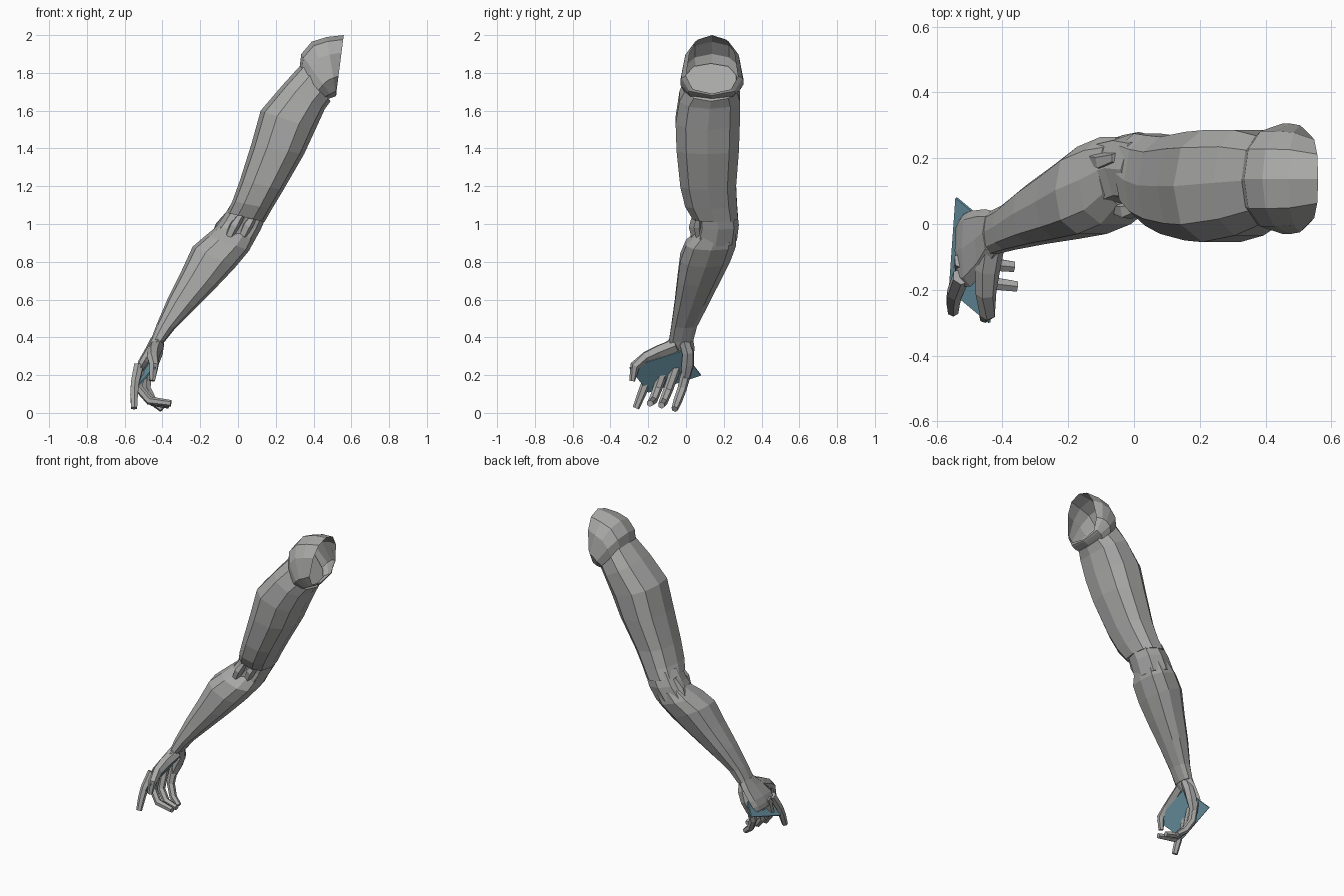
import bpy, bmesh, math
from mathutils import Vector


def material(name, rgb):
    m = bpy.data.materials.new(name)
    m.diffuse_color = (*rgb, 1)
    return m


GREY = material("warm grey", (0.40, 0.40, 0.395))
BLUE = material("slate blue", (0.16, 0.33, 0.41))


def make(name, verts, faces, mat):
    me = bpy.data.meshes.new(name)
    me.from_pydata([tuple(v) for v in verts], [], faces)
    me.materials.append(mat)
    bm = bmesh.new()
    bm.from_mesh(me)
    bmesh.ops.recalc_face_normals(bm, faces=bm.faces)
    bm.to_mesh(me)
    bm.free()
    ob = bpy.data.objects.new(name, me)
    bpy.context.collection.objects.link(ob)
    return ob


def skin(name, rings, cap_start=True, cap_end=True):
    """Bridge equal-sized rings of points into a faceted tube."""
    n = len(rings[0])
    verts = [p for r in rings for p in r]
    faces = [(i * n + j, i * n + (j + 1) % n, (i + 1) * n + (j + 1) % n, (i + 1) * n + j)
             for i in range(len(rings) - 1) for j in range(n)]
    if cap_start:
        faces.append(tuple(reversed(range(n))))
    if cap_end:
        faces.append(tuple(range(len(verts) - n, len(verts))))
    return make(name, verts, faces, GREY)


def limb(name, sections, n=10, caps=(True, True), power=0.78, egg=0.0):
    """Each section: upper x, z, lower x, z, front y, back y. Egg widens the lower side."""
    unit = []
    for k in range(n):
        s, t = math.cos(2 * math.pi * k / n), math.sin(2 * math.pi * k / n)
        s = math.copysign(abs(s) ** power, s)
        t = math.copysign(abs(t) ** power, t) * (1 - egg * s)
        unit.append((s, t))
    widest = max(t for s, t in unit)
    rings = []
    for ax, az, bx, bz, y0, y1 in sections:
        c = Vector(((ax + bx) / 2, (y0 + y1) / 2, (az + bz) / 2))
        u = Vector(((ax - bx) / 2, 0, (az - bz) / 2))
        v = Vector((0, (y1 - y0) / 2 / widest, 0))
        rings.append([c + u * s + v * t for s, t in unit])
    return skin(name, rings, *caps)


def digit(name, points, radii, n=6):
    """Tapered tube along a bent path."""
    pts = [Vector(p) for p in points]
    rings = []
    for i, p in enumerate(pts):
        d = (pts[min(i + 1, len(pts) - 1)] - pts[max(i - 1, 0)]).normalized()
        side = d.cross(Vector((1, 0.3, 0.6))).normalized()
        up = d.cross(side)
        rings.append([p + radii[i] * (side * math.cos(2 * math.pi * k / n)
                                      + up * math.sin(2 * math.pi * k / n)) for k in range(n)])
    return skin(name, rings)


# Shoulder shell, open towards the body
limb("shoulder_shell", [
    (0.325, 1.82, 0.47, 1.66, -0.015, 0.285),
    (0.335, 1.90, 0.50, 1.67, -0.03, 0.305),
    (0.39, 1.965, 0.515, 1.675, -0.03, 0.305),
    (0.47, 1.99, 0.52, 1.68, -0.025, 0.30),
    (0.56, 2.00, 0.52, 1.69, 0.0, 0.275)], caps=(False, False), egg=0.18)

# Upper arm, ending in an overhanging edge at the elbow
limb("upper_arm", [
    (0.34, 1.85, 0.49, 1.65, 0.0, 0.265),
    (0.24, 1.74, 0.46, 1.61, -0.035, 0.285),
    (0.12, 1.60, 0.41, 1.50, -0.055, 0.285),
    (0.07, 1.42, 0.35, 1.37, -0.05, 0.28),
    (0.01, 1.23, 0.24, 1.18, -0.03, 0.265),
    (-0.03, 1.12, 0.18, 1.08, -0.005, 0.27),
    (-0.06, 1.06, 0.14, 1.01, 0.035, 0.275)])

# Elbow joint and its ridges
limb("elbow_joint", [
    (-0.04, 1.10, 0.15, 1.04, 0.06, 0.27),
    (-0.09, 1.02, 0.12, 0.97, 0.06, 0.28),
    (-0.14, 0.95, 0.07, 0.88, 0.04, 0.27)], n=8)
for i, (y, dx) in enumerate([(0.05, 0.0), (0.075, 0.07), (0.20, -0.075)]):
    digit("elbow_ridge_%d" % (i + 1),
          [(0.02 + dx, y, 1.05), (-0.02 + dx, y - 0.01, 0.99), (-0.06 + dx, y, 0.91)],
          (0.018, 0.028, 0.02), n=5)

# Forearm tapering to the wrist
limb("forearm", [
    (-0.11, 0.99, 0.09, 0.93, 0.06, 0.265),
    (-0.17, 0.94, 0.06, 0.86, 0.0, 0.265),
    (-0.24, 0.88, -0.015, 0.77, -0.03, 0.235),
    (-0.30, 0.75, -0.11, 0.67, -0.045, 0.18),
    (-0.37, 0.61, -0.22, 0.56, -0.06, 0.12),
    (-0.43, 0.47, -0.33, 0.45, -0.078, 0.058),
    (-0.46, 0.39, -0.39, 0.375, -0.09, 0.038)])

# Palm behind the card, with its heel in front
limb("palm", [
    (-0.46, 0.40, -0.39, 0.38, -0.09, 0.038),
    (-0.485, 0.35, -0.42, 0.34, -0.14, 0.045),
    (-0.525, 0.28, -0.468, 0.27, -0.19, 0.04),
    (-0.54, 0.24, -0.495, 0.23, -0.19, 0.03),
    (-0.545, 0.21, -0.52, 0.20, -0.17, 0.01)], n=8)
digit("palm_heel", [(-0.42, -0.01, 0.38), (-0.43, 0.01, 0.32), (-0.455, 0.01, 0.26),
                    (-0.48, 0.0, 0.19)], (0.03, 0.033, 0.035, 0.025))

# Thumb passing above the card, its tip pinching the front
digit("thumb", [(-0.43, -0.05, 0.36), (-0.445, -0.14, 0.325), (-0.45, -0.21, 0.295),
                (-0.445, -0.27, 0.25), (-0.455, -0.285, 0.17)],
      (0.04, 0.038, 0.032, 0.026, 0.016))

# Four fingers: the first hangs straight, the others curl inwards
FINGERS = {
    "index_finger": [(-0.525, -0.16, 0.25), (-0.545, -0.21, 0.16), (-0.55, -0.235, 0.10), (-0.55, -0.265, 0.025)],
    "middle_finger": [(-0.52, -0.11, 0.25), (-0.525, -0.15, 0.13), (-0.47, -0.175, 0.065), (-0.355, -0.19, 0.05)],
    "ring_finger": [(-0.505, -0.05, 0.25), (-0.505, -0.095, 0.12), (-0.45, -0.12, 0.058), (-0.365, -0.13, 0.04)],
    "little_finger": [(-0.48, 0.01, 0.25), (-0.485, -0.02, 0.13), (-0.45, -0.045, 0.06), (-0.40, -0.06, 0.02)],
}
for name, path in FINGERS.items():
    digit(name, path, (0.028, 0.025, 0.023, 0.018))

# Thin card held in the hand
corners = [Vector(p) for p in [(-0.54, 0.08, 0.20), (-0.42, -0.02, 0.33),
                               (-0.44, -0.30, 0.24), (-0.56, -0.20, 0.11)]]
t = (corners[1] - corners[0]).cross(corners[2] - corners[0]).normalized() * 0.004
make("card", [c - t for c in corners] + [c + t for c in corners],
     [(3, 2, 1, 0), (4, 5, 6, 7)] + [(i, (i + 1) % 4, 4 + (i + 1) % 4, 4 + i) for i in range(4)], BLUE)
